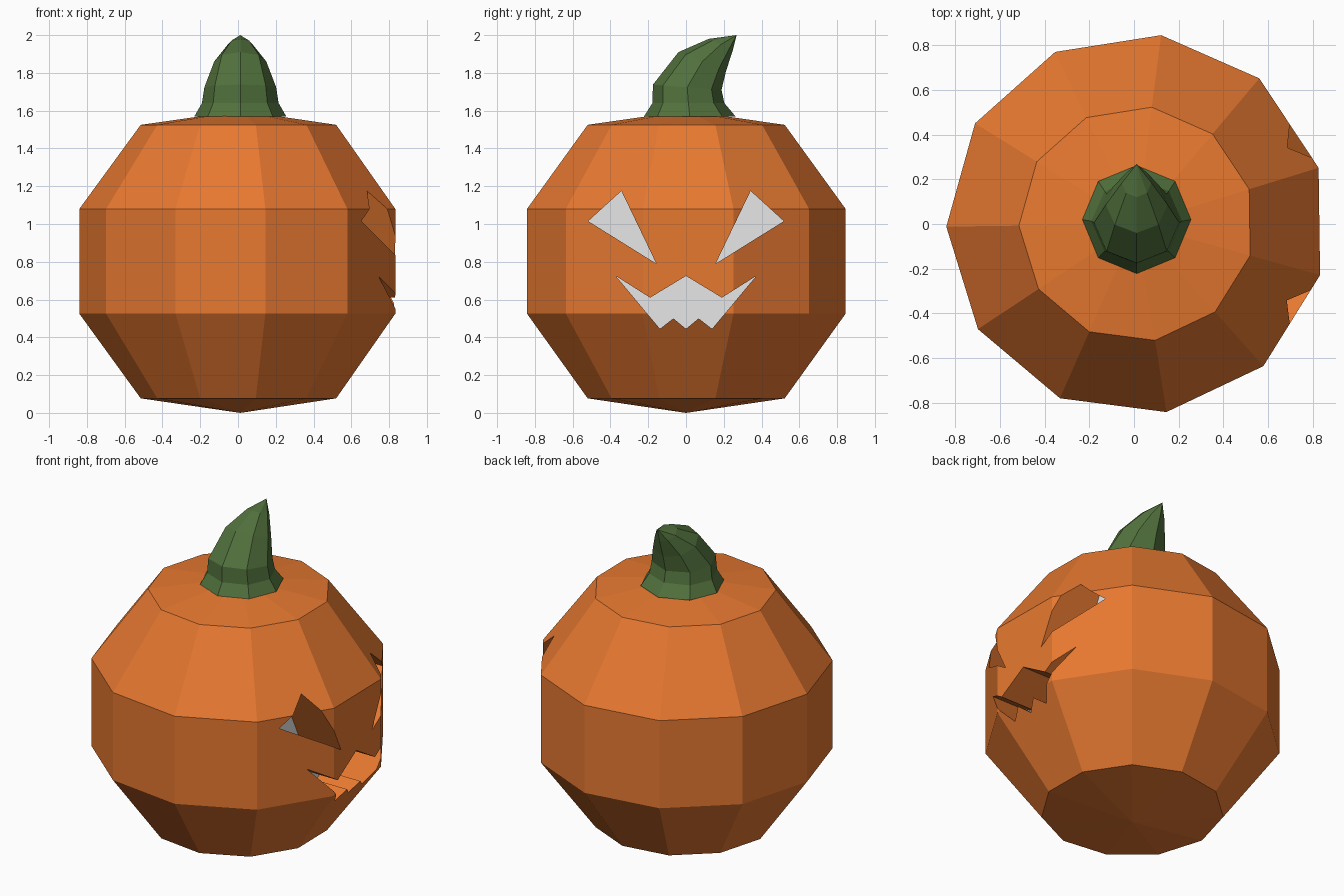
import bpy, bmesh
from math import sin, cos, pi, radians

default = bpy.data.objects.get("Cube")
if default:
    bpy.data.objects.remove(default, do_unlink=True)


def material(name, rgb):
    mat = bpy.data.materials.new(name)
    mat.use_nodes = True
    mat.diffuse_color = (*rgb, 1)
    mat.node_tree.nodes["Principled BSDF"].inputs["Base Color"].default_value = (*rgb, 1)
    return mat


ORANGE = material("pumpkin orange", (0.8, 0.19, 0.03))
GREEN = material("stem green", (0.083, 0.165, 0.046))
GREY = material("pale grey", (0.8, 0.8, 0.8))
CX = 0.012        # axis of the pumpkin
BACK = 0.54       # depth of the carving's flat back


def finish(bm, name, *mats):
    bmesh.ops.recalc_face_normals(bm, faces=bm.faces[:])
    mesh = bpy.data.meshes.new(name)
    bm.to_mesh(mesh)
    bm.free()
    obj = bpy.data.objects.new(name, mesh)
    bpy.context.collection.objects.link(obj)
    for mat in mats:
        mesh.materials.append(mat)
    return obj


def loft(name, rings, bottom, top, sides, turn, mat):
    """Skin tilted rings (radius, front y/z, back y/z) and close them at two points."""
    bm = bmesh.new()
    loops = []
    for r, (fy, fz), (by, bz) in rings:
        loop = []
        for i in range(sides):
            a = turn + 2 * pi * i / sides
            t = (1 + sin(a)) / 2
            loop.append(bm.verts.new((CX + r * cos(a), fy + (by - fy) * t, fz + (bz - fz) * t)))
        loops.append(loop)
    low, high = bm.verts.new((CX, *bottom)), bm.verts.new((CX, *top))
    for i in range(sides):
        j = (i + 1) % sides
        for a, b in zip(loops, loops[1:]):
            bm.faces.new((a[i], a[j], b[j], b[i]))
        bm.faces.new((low, loops[0][j], loops[0][i]))
        bm.faces.new((high, loops[-1][i], loops[-1][j]))
    return finish(bm, name, mat)


# Pumpkin body: eleven-sided faceted ball
body_rings = [(r, (-r, z), (r, z)) for r, z in
              [(0.527, 0.077), (0.852, 0.525), (0.852, 1.08), (0.527, 1.525)]]
body = loft("pumpkin_body", body_rings, (0, 0), (0, 1.6), 11, radians(180.8), ORANGE)

# Curved stem leaning backwards
stem_rings = [
    (0.243, (-0.222, 1.57), (0.262, 1.57)),
    (0.203, (-0.178, 1.64), (0.203, 1.64)),
    (0.190, (-0.175, 1.738), (0.188, 1.71)),
    (0.138, (-0.04, 1.91), (0.212, 1.81)),
    (0.066, (0.12, 1.98), (0.248, 1.92)),
]
loft("stem", stem_rings, (0.02, 1.57), (0.268, 2.0), 8, 0, GREEN)

# Carved face outlines (y, z), mirrored across the middle
eye = [(0.518, 1.015), (0.342, 1.175), (0.157, 0.79)]
half_mouth = [(0.0, 0.725), (0.19, 0.61), (0.372, 0.725),
              (0.138, 0.445), (0.067, 0.5), (0.0, 0.445)]
mirror = lambda pts: [(-y, z) for y, z in reversed(pts)]
carvings = [("left_eye", eye), ("right_eye", mirror(eye)),
            ("mouth", half_mouth + mirror(half_mouth)[1:-1])]

for name, outline in carvings:
    bm = bmesh.new()
    face = bm.faces.new([bm.verts.new((BACK, y, z)) for y, z in outline])
    out = bmesh.ops.extrude_face_region(bm, geom=[face])
    moved = [v for v in out["geom"] if isinstance(v, bmesh.types.BMVert)]
    bmesh.ops.translate(bm, verts=moved, vec=(0.6, 0, 0))
    cutter = finish(bm, name + "_cutter", ORANGE)
    mod = body.modifiers.new(name, 'BOOLEAN')
    mod.operation, mod.solver, mod.object = 'DIFFERENCE', 'EXACT', cutter
    bpy.context.view_layer.objects.active = body
    bpy.ops.object.modifier_apply(modifier=mod.name)
    bpy.data.objects.remove(cutter, do_unlink=True)

# Flat backs of the carvings are grey, everything else orange
mesh = body.data
mesh.materials.clear()
mesh.materials.append(ORANGE)
mesh.materials.append(GREY)
for p in mesh.polygons:
    flat_back = all(abs(mesh.vertices[v].co.x - BACK) < 0.002 for v in p.vertices)
    p.material_index = 1 if flat_back else 0
